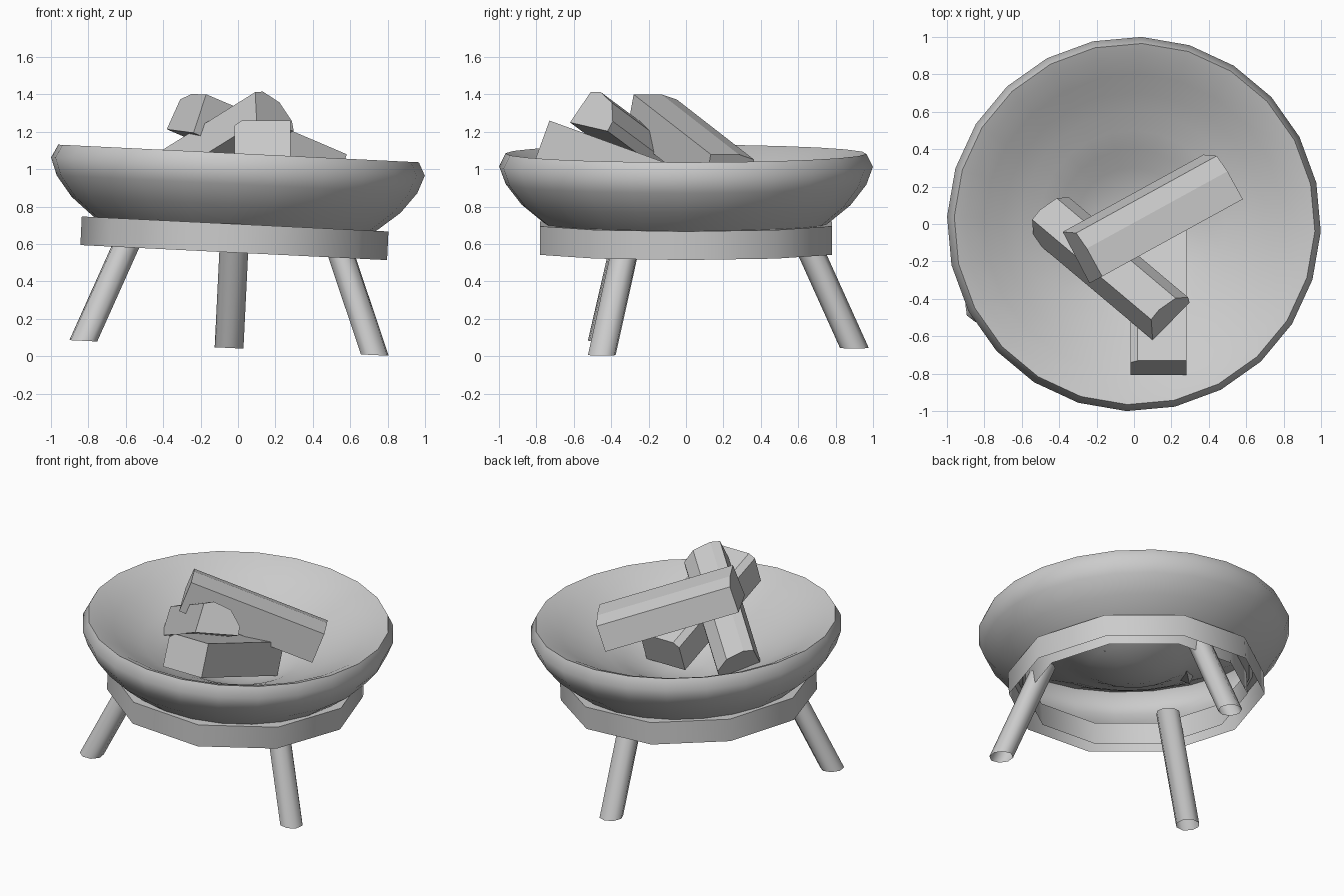
import bpy, bmesh, math
from mathutils import Vector, Matrix

if "Cube" in bpy.data.objects:
    bpy.data.objects.remove(bpy.data.objects["Cube"])

# the whole stand leans slightly down to the right
TILT = Matrix.Translation((-0.05, 0, 0.0)) @ Matrix.Rotation(math.radians(2.8), 4, 'Y')


def make_object(name, bm, matrix=None, smooth=0):
    if matrix is not None:
        bm.transform(matrix)
    bmesh.ops.remove_doubles(bm, verts=bm.verts, dist=1e-5)
    bmesh.ops.recalc_face_normals(bm, faces=bm.faces)
    mesh = bpy.data.meshes.new(name)
    bm.to_mesh(mesh)
    bm.free()
    ob = bpy.data.objects.new(name, mesh)
    bpy.context.collection.objects.link(ob)
    if smooth:
        bpy.ops.object.select_all(action='DESELECT')
        ob.select_set(True)
        bpy.context.view_layer.objects.active = ob
        bpy.ops.object.shade_smooth_by_angle(angle=math.radians(smooth))
    return ob


def lathe(name, profile, sides, start=0.0, smooth=0):
    bm = bmesh.new()
    verts = [bm.verts.new((r, 0, z)) for r, z in profile]
    edges = [bm.edges.new(pair) for pair in zip(verts, verts[1:])]
    bmesh.ops.spin(bm, geom=verts + edges, axis=(0, 0, 1), cent=(0, 0, 0),
                   angle=math.tau, steps=sides, use_merge=True)
    return make_object(name, bm, TILT @ Matrix.Rotation(start, 4, 'Z'), smooth)


def prism(name, bottom, top, matrix=None, smooth=0, caps=True):
    bm = bmesh.new()
    a = [bm.verts.new(p) for p in bottom]
    b = [bm.verts.new(p) for p in top]
    n = len(a)
    if caps:
        bm.faces.new(a)
        bm.faces.new(b)
    for i in range(n):
        bm.faces.new((a[i], a[(i + 1) % n], b[(i + 1) % n], b[i]))
    return make_object(name, bm, matrix, smooth)


def split_log(name, corner, axis, side, section, length):
    # section points are measured sideways and upwards from the given corner
    a = Vector(axis).normalized()
    u = Vector(side)
    u = (u - a * u.dot(a)).normalized()
    v = a.cross(u)
    if v.z < 0:
        v.negate()
    near = [Vector(corner) + u * s + v * t for s, t in section]
    return prism(name, near, [p + a * length for p in near])


# hollow fire bowl: open-bottomed outer wall, rim, and inner dish
lathe("bowl", [(0.73, 0.69), (0.77, 0.72), (0.88, 0.81), (0.965, 0.92),
               (1.0, 1.015), (0.965, 1.085), (0.9, 1.06), (0.8, 1.005), (0.7, 0.95),
               (0.6, 0.9), (0.5, 0.86), (0.4, 0.815), (0.3, 0.76), (0.15, 0.705), (0, 0.69)],
      24, math.radians(-2.3), smooth=60)

# ten-sided support ring, open underneath
lathe("support_ring", [(0.82, 0.555), (0.82, 0.708), (0.71, 0.708), (0.71, 0.555)],
      10, smooth=60)

# three splayed legs with level cut, open ends
for name, deg in (("back_leg", 90), ("left_leg", 210), ("right_leg", 330)):
    ring = [(0.077 * math.cos(i * math.tau / 8), 0.077 * math.sin(i * math.tau / 8))
            for i in range(8)]
    prism(name, [(0.9 + x, y, 0.045) for x, y in ring],
          [(0.60 + x, y, 0.71) for x, y in ring],
          TILT @ Matrix.Rotation(math.radians(deg), 4, 'Z'), smooth=60, caps=False)

# split logs stacked in the bowl
split_log("front_log", (0.28, -0.73, 1.26), (0, 0.94, -0.342), (-1, 0, 0),
          [(0, 0), (0.26, 0), (0.30, -0.03), (0.30, -0.225), (0, -0.225)], 0.9)
split_log("middle_log", (0.10, -0.62, 1.25), (-0.69, 0.58, -0.43), (0.205, 0.19, -0.04),
          [(0, 0), (0.045, 0.19), (0.11, 0.205), (0.225, 0.16), (0.29, 0.06), (0.285, 0)], 0.92)
split_log("top_log", (-0.17, -0.28, 1.40), (0.82, 0.45, -0.35), (-0.48, 0.876, 0),
          [(0, 0), (0.17, 0), (0.27, -0.03), (0.31, -0.2), (0, -0.22)], 0.915)
